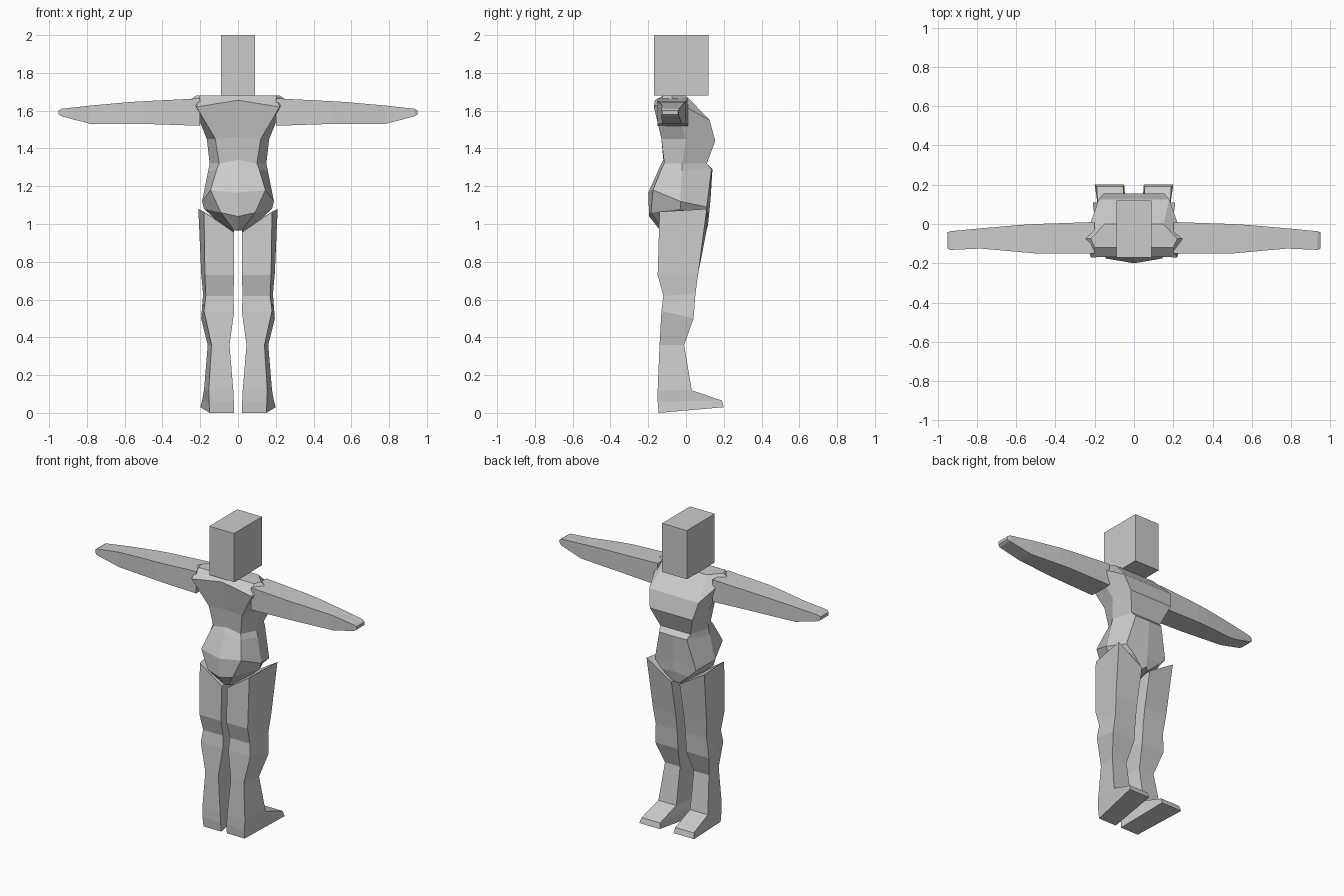
import bpy, bmesh


def loft(name, rings):
    """Join rings of points with flat faces and cap both ends."""
    bm = bmesh.new()
    loops = [[bm.verts.new(p) for p in ring] for ring in rings]
    n = len(loops[0])
    for a, b in zip(loops, loops[1:]):
        for i in range(n):
            j = (i + 1) % n
            bm.faces.new((a[i], a[j], b[j], b[i]))
    bm.faces.new(loops[0])
    bm.faces.new(loops[-1])
    bmesh.ops.recalc_face_normals(bm, faces=bm.faces)
    mesh = bpy.data.meshes.new(name)
    bm.to_mesh(mesh)
    bm.free()
    obj = bpy.data.objects.new(name, mesh)
    bpy.context.collection.objects.link(obj)
    return obj


def mirrored(name, rings):
    for side, sx in (("right", 1), ("left", -1)):
        loft(f"{side}_{name}", [[(sx * x, y, z) for x, y, z in r] for r in rings])


# Head: plain block
bpy.ops.mesh.primitive_cube_add(size=1, location=(0, -0.025, 1.84))
head = bpy.context.object
head.name = "head"
head.scale = (0.18, 0.29, 0.32)

# Torso half-sections: back centre, back corner, side, front corner, front centre
torso = [
    [(0, -.12, 1.68), (.20, -.12, 1.68), (.22, -.075, 1.68), (.15, 0, 1.68), (0, 0, 1.68)],
    [(0, -.165, 1.655), (.22, -.17, 1.62), (.25, -.075, 1.66), (.18, .125, 1.55), (0, .125, 1.55)],
    [(0, -.13, 1.46), (.12, -.13, 1.45), (.165, 0, 1.45), (.155, .155, 1.44), (0, .155, 1.44)],
    [(0, -.12, 1.34), (.10, -.115, 1.32), (.15, -.02, 1.32), (.11, .11, 1.32), (0, .11, 1.32)],
    [(0, -.14, 1.30), (.112, -.13, 1.29), (.158, -.022, 1.28), (.10, .135, 1.29), (0, .14, 1.29)],
    [(0, -.20, 1.165), (.145, -.175, 1.18), (.19, -.03, 1.12), (.15, .11, 1.09), (0, .13, 1.13)],
    [(0, -.195, 1.04), (.09, -.185, 1.06), (.18, -.03, 1.08), (.10, .115, 1.04), (0, .122, 1.05)],
    [(0, -.14, .97), (.02, -.12, .965), (.025, 0, .94), (.02, .10, .97), (0, .115, .985)],
]
loft("torso", [h + [(-x, y, z) for x, y, z in h[-2:0:-1]] for h in torso])

# Arms: x, back y, front y, top z, bottom z
arm = [
    (.20, -.15, .01, 1.665, 1.52),
    (.50, -.15, 0, 1.65, 1.53),
    (.58, -.143, -.005, 1.645, 1.53),
    (.78, -.125, -.022, 1.627, 1.53),
    (.935, -.132, -.037, 1.61, 1.57),
    (.95, -.125, -.042, 1.60, 1.58),
]
mirrored("arm", [[(x, b, t), (x, f, t), (x, f, u), (x, b, u)] for x, b, f, t, u in arm])

# Legs: back edge (z, y, outer x, inner x), front edge (same), inner drop
leg = [
    (1.065, -.14, .18, .02, 1.08, .11, .21, .03, .11),
    (.73, -.15, .175, .02, .74, .065, .195, .03, 0),
    (.62, -.12, .17, .025, .63, .05, .185, .03, 0),
    (.54, -.13, .18, .02, .50, .04, .195, .03, 0),
    (.36, -.14, .14, .045, .36, -.01, .16, .05, 0),
    (.12, -.15, .155, .025, .12, .03, .18, .05, 0),
    (.06, -.15, .153, .022, .065, .19, .19, .055, 0),
    (0, -.145, .15, .02, .03, .20, .20, .05, 0),
]
mirrored("leg", [[(bo, by, bz), (bi, by, bz - d), (fi, fy, fz - d), (fo, fy, fz)]
                 for bz, by, bo, bi, fz, fy, fo, fi, d in leg])
